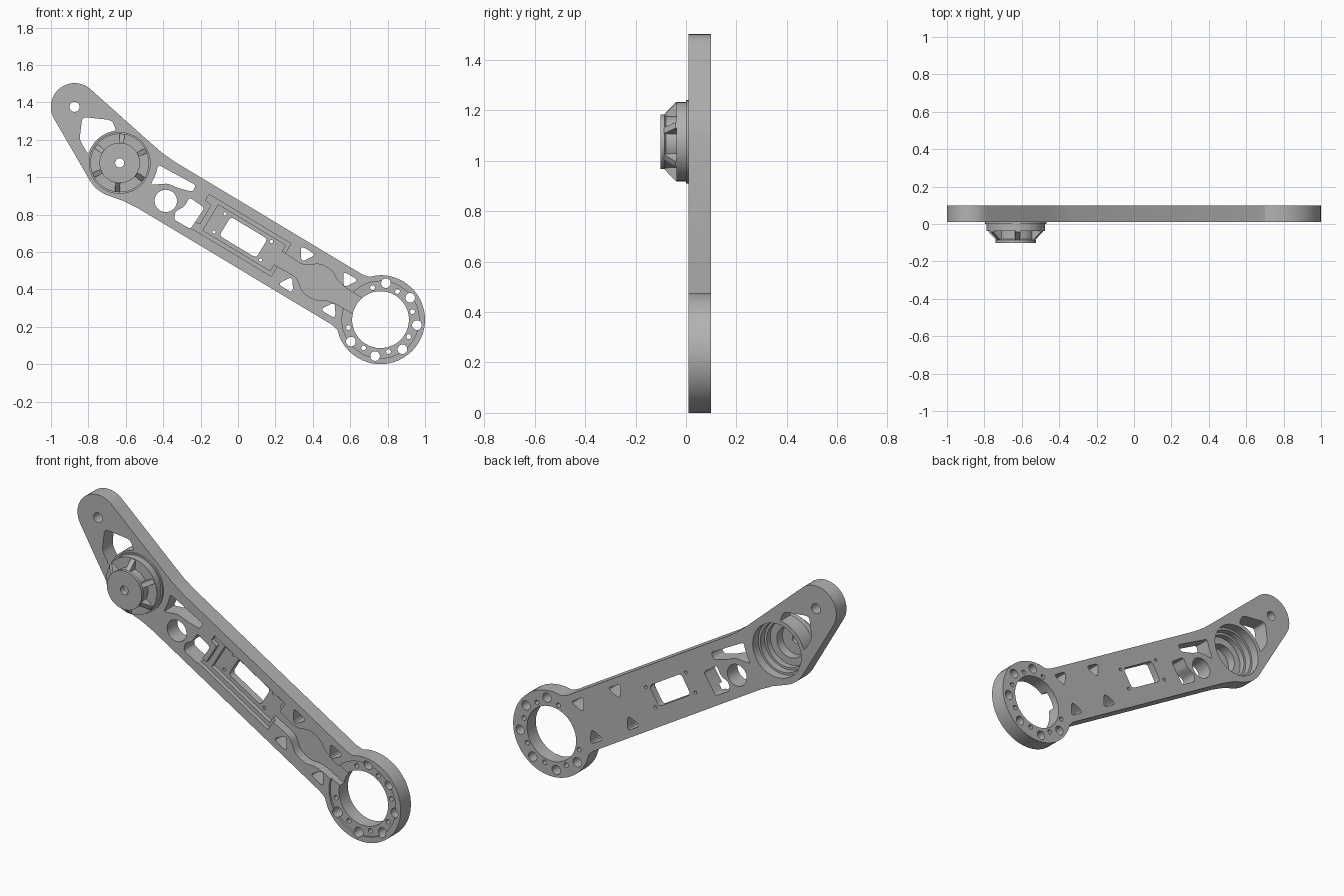
import bpy, bmesh
from math import sin, cos, pi, radians
from mathutils import Vector

cube = bpy.data.objects.get("Cube")
if cube:
    bpy.data.objects.remove(cube, do_unlink=True)

grey = bpy.data.materials.new("matte grey")
grey.use_nodes = True
grey.diffuse_color = (0.45, 0.45, 0.45, 1)
grey.node_tree.nodes["Principled BSDF"].inputs["Base Color"].default_value = (0.45, 0.45, 0.45, 1)

# Arm frame: u runs from the ring centre towards the hub, v across the arm
RING = Vector((0.762, 0.238))
TILT = radians(31)
HUB_U = 1.627
FRONT, BACK = 0.01, 0.1


def world(u, v, y):
    return (RING.x - u * cos(TILT) + v * sin(TILT), y,
            RING.y + u * sin(TILT) + v * cos(TILT))


def finish(name, bm):
    bmesh.ops.recalc_face_normals(bm, faces=bm.faces)
    mesh = bpy.data.meshes.new(name)
    bm.to_mesh(mesh)
    bm.free()
    mesh.materials.append(grey)
    obj = bpy.data.objects.new(name, mesh)
    bpy.context.collection.objects.link(obj)
    return obj


def arc(u, v, r, start, end, n):
    steps = [radians(start + (end - start) * i / n) for i in range(n + 1)]
    return [(u + r * cos(a), v + r * sin(a)) for a in steps]


def circle(u, v, r, n=24):
    return arc(u, v, r, 0, 360, n)[:-1]


def fillet(points, r, n=4):
    """Round every corner of a closed outline."""
    out = []
    for i, p in enumerate(points):
        p = Vector(p)
        ends = []
        for q in (points[i - 1], points[(i + 1) % len(points)]):
            d = Vector(q) - p
            ends.append(p + d.normalized() * min(r, d.length * 0.45))
        for k in range(n + 1):
            t = k / n
            out.append(tuple(ends[0] * (1 - t) ** 2 + p * 2 * t * (1 - t) + ends[1] * t * t))
    return out


def mirrored(half):
    """Close a half outline across the arm's centre line."""
    return half + [(u, -v) for u, v in reversed(half)]


def box(u0, u1, half):
    return [(u0, half), (u1, half), (u1, -half), (u0, -half)]


def prism(name, outline, y0, y1):
    bm = bmesh.new()
    a = [bm.verts.new(world(u, v, y0)) for u, v in outline]
    b = [bm.verts.new(world(u, v, y1)) for u, v in outline]
    bm.faces.new(a)
    bm.faces.new(b)
    for i in range(len(a)):
        bm.faces.new((a[i - 1], a[i], b[i], b[i - 1]))
    return finish(name, bm)


def cut(target, outline, y0=FRONT - 0.05, y1=BACK + 0.05):
    cutter = prism("cutter", outline, y0, y1)
    cutter.hide_render = True
    mod = target.modifiers.new("cut", "BOOLEAN")
    mod.operation = "DIFFERENCE"
    mod.solver = "EXACT"
    mod.object = cutter
    bpy.context.view_layer.objects.active = target
    bpy.ops.object.modifier_apply(modifier=mod.name)
    bpy.data.objects.remove(cutter, do_unlink=True)


def smooth(obj):
    bpy.ops.object.select_all(action="DESELECT")
    obj.select_set(True)
    bpy.context.view_layer.objects.active = obj
    bpy.ops.object.shade_smooth_by_angle(angle=radians(25))


# Arm plate outline: ring end, straight beam, hub bulge, angled tip
outline = arc(0, 0, 0.238, -55, -305, 36)
outline += [(0.17, 0.165), (0.21, 0.157), (1.38, 0.157), (1.46, 0.163), (1.54, 0.177)]
outline += arc(1.988, 0.133, 0.127, 102, -63, 20)
outline += arc(HUB_U, 0, 0.185, -62, -105, 6)
outline += [(1.50, -0.163), (1.42, -0.157), (0.21, -0.157), (0.17, -0.165)]
arm = prism("arm_plate", outline, FRONT, BACK)

# Ring: recessed face, bore and two sets of bolt holes
cut(arm, circle(0, 0, 0.206, 48), y1=0.022)
cut(arm, circle(0, 0, 0.152, 48))
for first, count, dist, r in ((81.5, 6, 0.197, 0.026), (104, 7, 0.176, 0.013)):
    for i in range(count):
        a = radians(180 - TILT * 180 / pi - (first - 45 * i))
        cut(arm, circle(dist * cos(a), dist * sin(a), r, 16))

# Stepped rectangular pocket and the cable channel into the ring
cut(arm, mirrored([(0.62, 0.102), (1.13, 0.102), (1.13, 0.065), (1.09, 0.06)]), y1=0.035)
cut(arm, box(0.64, 1.06, 0.08), y1=0.06)
channel = [(0.05, 0.047), (0.25, 0.05), (0.31, 0.062), (0.355, 0.092),
           (0.43, 0.092), (0.50, 0.036), (0.66, 0.042)]
cut(arm, fillet(mirrored(channel), 0.03), y1=0.06)

# Window with four screw holes
cut(arm, fillet(box(0.74, 0.97, 0.059), 0.02))
for u in (0.715, 1.004):
    for v in (-0.057, 0.057):
        cut(arm, circle(u, v, 0.009, 12))

# Rounded triangular lightening holes
for u in (0.257, 0.522):
    for s in (-1, 1):
        cut(arm, fillet([(u - 0.048, s * 0.12), (u + 0.048, s * 0.12), (u, s * 0.045)], 0.026))

# Round hole with the two openings beside it
cut(arm, circle(1.311, -0.047, 0.06, 32))
cut(arm, fillet([(1.445, 0.098), (1.215, 0.108), (1.215, 0.068), (1.29, 0.046),
                 (1.35, 0.038), (1.425, -0.015), (1.43, 0.045)], 0.015))
cut(arm, fillet([(1.212, 0.034), (1.115, 0.028), (1.12, -0.108),
                 (1.222, -0.11), (1.238, -0.07), (1.21, -0.02)], 0.015))

# Tip hole and curved opening above the hub
cut(arm, circle(1.988, 0.133, 0.027, 20))
inner = arc(HUB_U, 0, 0.174, -16, 53, 10)
cut(arm, fillet([(1.875, -0.005), *inner, (1.78, 0.175), (1.925, 0.108)], 0.025))

# Stepped bore behind the hub
cut(arm, circle(HUB_U, 0, 0.15, 40), y0=0.05)
cut(arm, circle(HUB_U, 0, 0.138, 40))
smooth(arm)

# Hub: turned hollow cup with flange, drum and centre hole
profile = [(0.024, -0.102), (0.108, -0.102), (0.108, -0.085), (0.102, -0.08), (0.102, -0.038),
           (0.157, -0.038), (0.157, 0.0), (0.165, 0.0), (0.165, 0.012), (0.125, 0.012),
           (0.125, -0.02), (0.085, -0.02), (0.085, -0.07), (0.024, -0.07)]
N = 48
bm = bmesh.new()
rings = []
for r, y in profile:
    rings.append([bm.verts.new(world(u, v, y)) for u, v in circle(HUB_U, 0, r, N)])
for k in range(len(rings)):
    a, b = rings[k - 1], rings[k]
    for i in range(N):
        bm.faces.new((a[i - 1], a[i], b[i], b[i - 1]))
hub = finish("hub", bm)
smooth(hub)

# Six sloped ribs around the drum
rib = [(0.098, -0.034), (0.155, -0.034), (0.155, -0.042), (0.105, -0.089)]
for k in range(6):
    a = radians(85 + 60 * k)
    out, side = Vector((cos(a), 0, sin(a))), Vector((-sin(a), 0, cos(a))) * 0.013
    centre = Vector(world(HUB_U, 0, 0))
    bm = bmesh.new()
    ends = [[bm.verts.new(centre + out * r + side * s + Vector((0, y, 0))) for r, y in rib]
            for s in (-1, 1)]
    for face in ends:
        bm.faces.new(face)
    for i in range(4):
        bm.faces.new((ends[0][i - 1], ends[0][i], ends[1][i], ends[1][i - 1]))
    finish(f"hub_rib_{k + 1}", bm)
